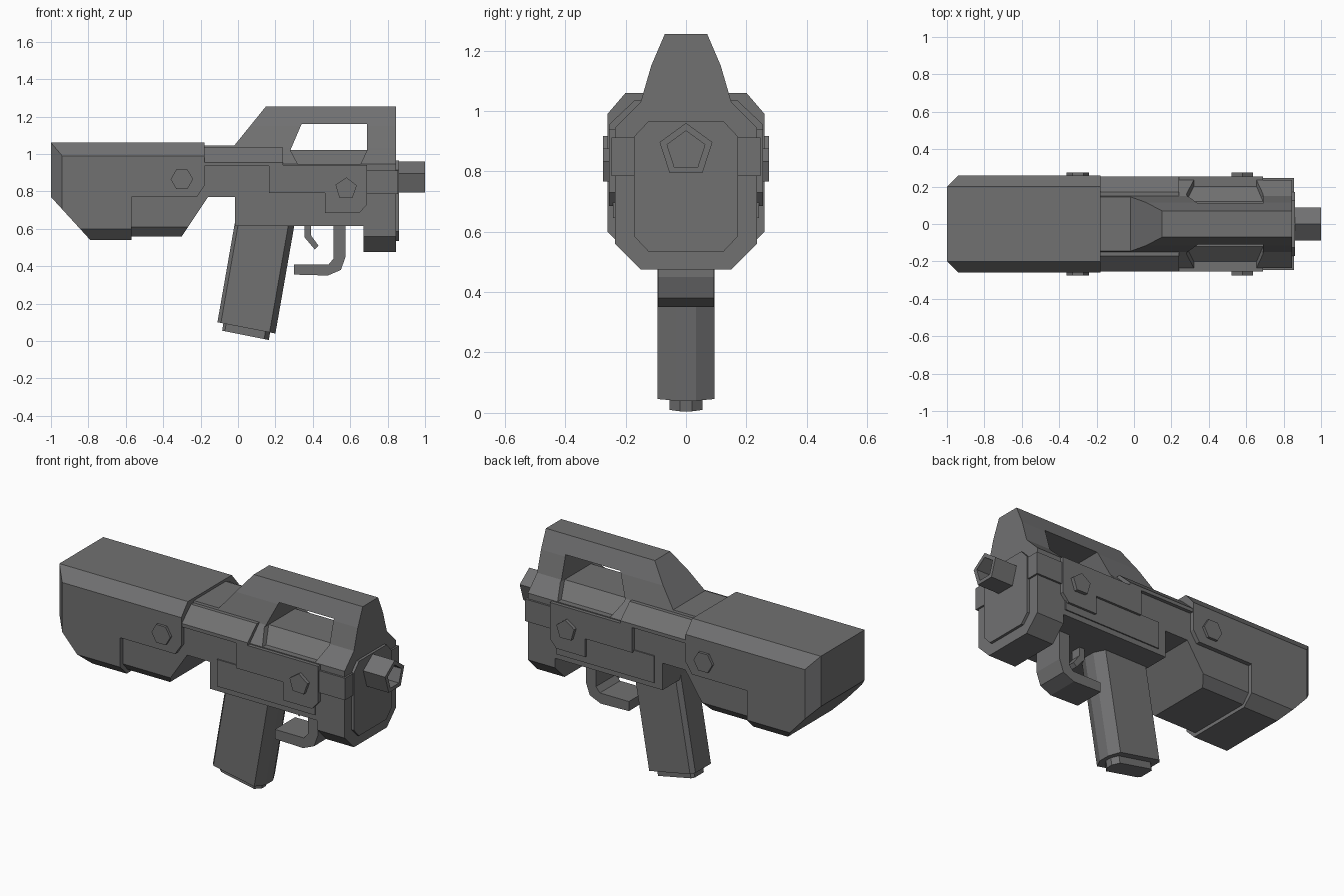
import bpy, bmesh, math
from mathutils import Vector

cube = bpy.data.objects.get("Cube")
if cube:
    bpy.data.objects.remove(cube)

gray = bpy.data.materials.new("gunmetal gray")
gray.use_nodes = True
color = (0.165, 0.165, 0.167, 1)
gray.diffuse_color = color
gray.node_tree.nodes["Principled BSDF"].inputs["Base Color"].default_value = color


def finish(name, bm):
    bmesh.ops.recalc_face_normals(bm, faces=bm.faces)
    mesh = bpy.data.meshes.new(name)
    bm.to_mesh(mesh)
    bm.free()
    mesh.materials.append(gray)
    obj = bpy.data.objects.new(name, mesh)
    bpy.context.collection.objects.link(obj)
    return obj


def prism(name, points, axis, low, high):
    """Extrude a flat outline along x, y or z."""
    place = {"x": lambda a, b: (low, a, b),
             "y": lambda a, b: (a, low, b),
             "z": lambda a, b: (a, b, low)}[axis]
    bm = bmesh.new()
    face = bm.faces.new([bm.verts.new(place(a, b)) for a, b in points])
    step = Vector([(high - low) * (axis == k) for k in "xyz"])
    grown = bmesh.ops.extrude_face_region(bm, geom=[face])["geom"]
    moved = [v for v in grown if isinstance(v, bmesh.types.BMVert)]
    bmesh.ops.translate(bm, verts=moved, vec=step)
    return finish(name, bm)


def combine(obj, cutter, operation):
    mod = obj.modifiers.new("cut", "BOOLEAN")
    mod.object, mod.operation, mod.solver = cutter, operation, "EXACT"
    bpy.context.view_layer.objects.active = obj
    bpy.ops.object.modifier_apply(modifier=mod.name)
    bpy.data.objects.remove(cutter)
    return obj


def mirrored(half):
    """Close a half section (y, z), listed bottom to top, across y = 0."""
    return half + [(-y, z) for y, z in reversed(half)]


def shaped(name, side, section):
    """Side outline in xz trimmed to a symmetric section in yz."""
    body = prism(name, side, "y", -0.6, 0.6)
    return combine(body, prism("trim", mirrored(section), "x", -1.5, 1.5), "INTERSECT")


def ngon(count, radius, a, b, turn):
    return [(a + radius * math.cos(turn + math.tau * i / count),
             b + radius * math.sin(turn + math.tau * i / count)) for i in range(count)]


# Stock: heavy outer shell with chamfered rear corners
shell = shaped("stock_shell",
               [(-1, 1.06), (-1, 0.77), (-0.79, 0.54), (-0.57, 0.54), (-0.57, 0.77),
                (-0.22, 0.77), (-0.18, 0.83), (-0.18, 1.06)],
               [(0.2, 0.54), (0.26, 0.6), (0.26, 0.99), (0.2, 1.06)])
combine(shell, prism("trim", [(-1, -0.2), (-0.93, -0.27), (0, -0.27), (0, 0.27),
                              (-0.93, 0.27), (-1, 0.2)], "z", 0, 2), "INTERSECT")

# Stock: slimmer lower core
shaped("stock_core",
       [(-0.6, 0.8), (-0.6, 0.56), (-0.3, 0.56), (-0.16, 0.77), (-0.16, 0.9), (-0.6, 0.9)],
       [(0.19, 0.56), (0.235, 0.61), (0.235, 0.95), (0.19, 1)])

# Receiver with carrying handle and open window
receiver = shaped("receiver",
                  [(-0.25, 1.045), (-0.25, 0.77), (-0.015, 0.77), (-0.015, 0.615),
                   (0.67, 0.615), (0.67, 0.475), (0.845, 0.475), (0.845, 1.255),
                   (0.15, 1.255), (-0.02, 1.045)],
                  [(0.15, 0.475), (0.235, 0.56), (0.235, 0.945), (0.15, 1.03),
                   (0.115, 1.15), (0.07, 1.255)])
window = prism("window", [(0.34, 1.16), (0.69, 1.16), (0.69, 1.02),
                          (0.655, 0.945), (0.32, 0.945), (0.28, 1.02)], "y", -0.6, 0.6)
ramp = prism("ramp", mirrored([(0.12, 1.02), (0.25, 0.9), (0.4, 0.9), (0.4, 1.3)])
             , "x", -1.5, 1.5)
combine(window, ramp, "INTERSECT")
combine(receiver, window, "DIFFERENCE")

# Raised side plates on the receiver
for sign, label in ((1, "left"), (-1, "right")):
    def plate(name, outline, out):
        half = [(0.2, 0.5), (out, 0.5), (out, 0.955), (out - 0.085, 1.035), (0.14, 1.035)]
        obj = prism(label + name, outline, "y", -0.6, 0.6)
        trim = prism("trim", [(sign * y, z) for y, z in half], "x", -1.5, 1.5)
        return combine(obj, trim, "INTERSECT")

    plate("_upper_plate",
          [(-0.19, 1.034), (-0.19, 0.935), (0.165, 0.935), (0.165, 0.79), (0.465, 0.79),
           (0.465, 0.685), (0.65, 0.685), (0.69, 0.73), (0.69, 0.94), (0.24, 0.94),
           (0.24, 1.034)], 0.255)
    plate("_lower_panel",
          [(0.035, 0.645), (0.66, 0.645), (0.66, 0.8), (0.035, 0.8)], 0.242)
    plate("_front_clamp",
          [(0.68, 0.785), (0.855, 0.785), (0.855, 0.912), (0.68, 0.912)], 0.246)

    # Side bolts
    for name, count, radius, x, z, turn in (("_stock_bolt", 6, 0.06, -0.3, 0.865, 0),
                                            ("_receiver_bolt", 5, 0.06, 0.578, 0.815, 2.8)):
        prism(label + name, ngon(count, radius, x, z, turn), "y", sign * 0.22, sign * 0.275)

# Front plate
prism("front_plate", mirrored([(0.125, 0.535), (0.172, 0.585), (0.172, 0.915),
                               (0.125, 0.965)]), "x", 0.83, 0.86)

# Five-sided hollow barrel
barrel = prism("barrel", ngon(5, 0.092, 0, 0.868, math.pi / 2), "x", 0.82, 1)
combine(barrel, prism("bore", ngon(5, 0.066, 0, 0.868, math.pi / 2), "x", 0.9, 1.2),
        "DIFFERENCE")


def sheared(name, low_back, low_front, rise, half):
    """Slanted block with chamfered front and back edges."""
    bm = bmesh.new()
    (bx, bz), (fx, fz) = low_back, low_front
    outline = [(0, half * 0.75), (0.06, half), (0.9, half), (1, half * 0.35)]
    outline += [(t, -y) for t, y in reversed(outline)]
    rings = []
    for dx, dz in ((0, 0), rise):
        rings.append([bm.verts.new((bx + (fx - bx) * t + dx, y, bz + (fz - bz) * t + dz))
                      for t, y in outline])
    bm.faces.new(rings[0])
    bm.faces.new(rings[1])
    for i in range(len(outline)):
        j = (i + 1) % len(outline)
        bm.faces.new((rings[0][i], rings[0][j], rings[1][j], rings[1][i]))
    return finish(name, bm)


# Grip magazine and its base cap
sheared("grip", (-0.11, 0.1), (0.2, 0.04), (0.105, 0.6), 0.094)
sheared("grip_cap", (-0.085, 0.055), (0.165, 0.005), (0.01, 0.06), 0.055)

# Trigger guard and trigger
prism("trigger_guard",
      [(0.3, 0.41), (0.3, 0.355), (0.48, 0.35), (0.55, 0.38), (0.575, 0.45), (0.575, 0.63),
       (0.51, 0.63), (0.51, 0.44), (0.485, 0.41)], "y", -0.092, 0.092)
prism("trigger",
      [(0.355, 0.63), (0.355, 0.555), (0.41, 0.49), (0.43, 0.51), (0.39, 0.565), (0.39, 0.63)],
      "y", -0.03, 0.03)
